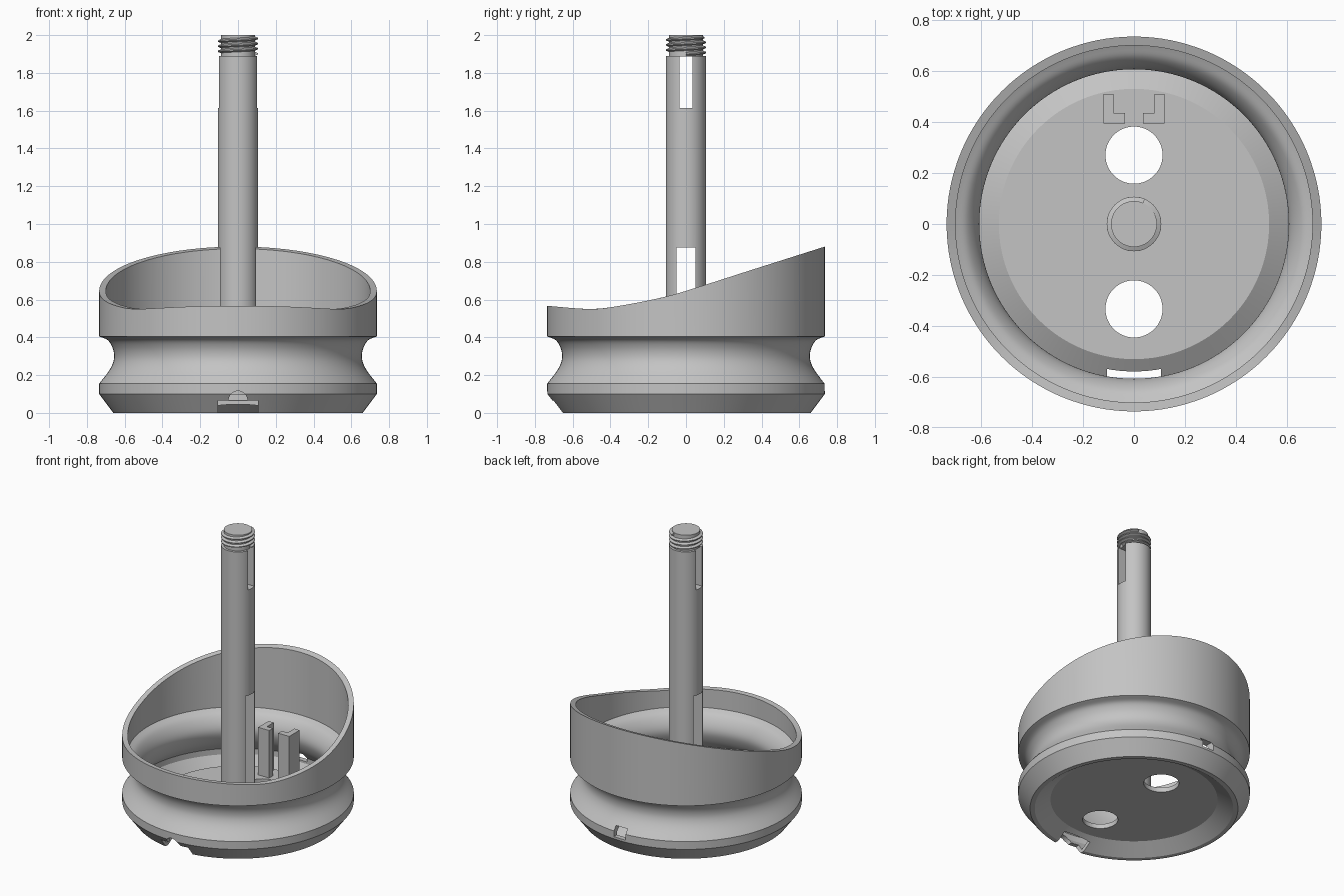
import bpy, bmesh, math
from mathutils import Matrix, Vector

if "Cube" in bpy.data.objects:
    bpy.data.objects.remove(bpy.data.objects["Cube"], do_unlink=True)

grey = bpy.data.materials.new("plain grey")
grey.use_nodes = True
grey.diffuse_color = (0.55, 0.55, 0.55, 1)
grey.node_tree.nodes["Principled BSDF"].inputs["Base Color"].default_value = grey.diffuse_color


def add_object(name, bm):
    bmesh.ops.recalc_face_normals(bm, faces=bm.faces)
    mesh = bpy.data.meshes.new(name)
    bm.to_mesh(mesh)
    bm.free()
    mesh.materials.append(grey)
    obj = bpy.data.objects.new(name, mesh)
    bpy.context.collection.objects.link(obj)
    return obj


def activate(obj):
    bpy.ops.object.select_all(action='DESELECT')
    obj.select_set(True)
    bpy.context.view_layer.objects.active = obj


def smooth(obj):
    activate(obj)
    bpy.ops.object.shade_smooth_by_angle(angle=math.radians(30))


def box(name, x, y, z):
    bm = bmesh.new()
    bmesh.ops.create_cube(bm, size=1)
    for v in bm.verts:
        v.co = Vector([(r[0] + r[1]) / 2 + c * (r[1] - r[0]) for r, c in zip((x, y, z), v.co)])
    return add_object(name, bm)


def cylinder(name, radius, depth, centre, along_y=False, segments=64):
    bm = bmesh.new()
    turn = Matrix.Rotation(math.pi / 2, 4, 'X') if along_y else Matrix()
    bmesh.ops.create_cone(bm, cap_ends=True, segments=segments, radius1=radius, radius2=radius,
                          depth=depth, matrix=Matrix.Translation(centre) @ turn)
    return add_object(name, bm)


def cut(target, cutters):
    for cutter in cutters:
        mod = target.modifiers.new("cut", 'BOOLEAN')
        mod.operation = 'DIFFERENCE'
        mod.solver = 'EXACT'
        mod.object = cutter
        activate(target)
        bpy.ops.object.modifier_apply(modifier=mod.name)
        bpy.data.objects.remove(cutter, do_unlink=True)


def spline(points, steps=5):
    """Catmull-Rom curve through the points."""
    p = [Vector(q) for q in points]
    p = [2 * p[0] - p[1]] + p + [2 * p[-1] - p[-2]]
    out = []
    for a, b, c, d in zip(p, p[1:], p[2:], p[3:]):
        for i in range(steps):
            t = i / steps
            out.append((2 * b + (c - a) * t + (2 * a - 5 * b + 4 * c - d) * t * t
                        + (3 * b - a - 3 * c + d) * t ** 3) / 2)
    return out + [p[-2]]


# Slanted rim height along the depth of the cup
rim = spline([(-0.74, 0.567), (-0.51, 0.55), (-0.35, 0.567), (-0.11, 0.615),
              (0.07, 0.668), (0.335, 0.753), (0.74, 0.882)], 8)


def rim_height(y):
    for a, b in zip(rim, rim[1:]):
        if y <= b.x:
            return a.y + (b.y - a.y) * (y - a.x) / (b.x - a.x)
    return rim[-1].y


# Cup: closed turned section with a raised floor and waisted wall
inner_waist = spline([(0.70, 0.14), (0.645, 0.2), (0.615, 0.26), (0.607, 0.31),
                      (0.622, 0.36), (0.655, 0.405), (0.70, 0.43)])
outer_waist = spline([(0.735, 0.405), (0.69, 0.385), (0.665, 0.347), (0.656, 0.305),
                      (0.662, 0.265), (0.685, 0.22), (0.735, 0.155)])
TOP = 9
section = ([(0, 0.097), (0.53, 0.097), (0.65, 0.02), (0.70, 0.1)] + inner_waist
           + [(0.70, TOP), (0.735, TOP)] + outer_waist
           + [(0.735, 0.1), (0.66, 0), (0.63, 0), (0.53, 0.065), (0, 0.065)])
SEG = 128
bm = bmesh.new()
rings = []
for r, z in section:
    if r == 0:
        rings.append([bm.verts.new((0, 0, z))] * SEG)
        continue
    ring = []
    for i in range(SEG):
        a = math.tau * i / SEG
        x, y = r * math.cos(a), r * math.sin(a)
        ring.append(bm.verts.new((x, y, rim_height(y) if z == TOP else z)))
    rings.append(ring)
for low, high in zip(rings, rings[1:]):
    for i in range(SEG):
        j = (i + 1) % SEG
        bm.faces.new(dict.fromkeys((low[i], low[j], high[j], high[i])))
cup = add_object("cup", bm)

# Floor holes, front notch with round vent, rear cable opening
cut(cup, [
    cylinder("rear_hole", 0.112, 0.2, (0, 0.27, 0.08)),
    cylinder("front_hole", 0.112, 0.2, (0, -0.333, 0.08)),
    box("notch", (-0.105, 0.105), (-0.9, -0.56), (-0.1, 0.066)),
    cylinder("vent", 0.05, 0.3, (0, -0.76, 0.066), True, 32),
    box("cable_opening", (-0.045, 0.045), (0.62, 0.9), (0.115, 0.185)),
])
smooth(cup)

# Post with slots through both ends
post = cylinder("post", 0.107, 1.8, (0, 0, 0.99))
cut(post, [
    box("lower_slot", (-0.2, 0.2), (-0.05, 0.05), (0.097, 0.875)),
    box("upper_slot", (-0.2, 0.2), (-0.035, 0.035), (1.615, 1.95)),
])
smooth(post)

# Threaded tip: core and a helical ridge
core = cylinder("thread_core", 0.09, 0.112, (0, 0, 1.944))
smooth(core)
bm = bmesh.new()
PITCH, TURNS, STEPS = 0.027, 3.2, 48
previous = None
for i in range(int(TURNS * STEPS) + 1):
    a = math.tau * i / STEPS
    z = 1.901 + PITCH * i / STEPS
    current = [bm.verts.new((r * math.cos(a), r * math.sin(a), z + dz))
               for r, dz in ((0.086, -0.012), (0.107, -0.003), (0.107, 0.003), (0.086, 0.012))]
    if previous:
        for k in range(4):
            m = (k + 1) % 4
            bm.faces.new((previous[k], previous[m], current[m], current[k]))
    else:
        bm.faces.new(current)
    previous = current
bm.faces.new(previous)
smooth(add_object("thread_ridge", bm))

# Pair of L-shaped holding brackets
for side, label in ((1, "left"), (-1, "right")):
    outline = [(0.12, 0.395), (0.12, 0.51), (0.08, 0.51), (0.08, 0.435), (0.035, 0.435), (0.035, 0.395)]
    bm = bmesh.new()
    base = bm.faces.new([bm.verts.new((side * x, y, 0.09)) for x, y in outline])
    grown = bmesh.ops.extrude_face_region(bm, geom=[base])["geom"]
    bmesh.ops.translate(bm, vec=(0, 0, 0.34), verts=[g for g in grown if isinstance(g, bmesh.types.BMVert)])
    add_object(label + "_bracket", bm)
